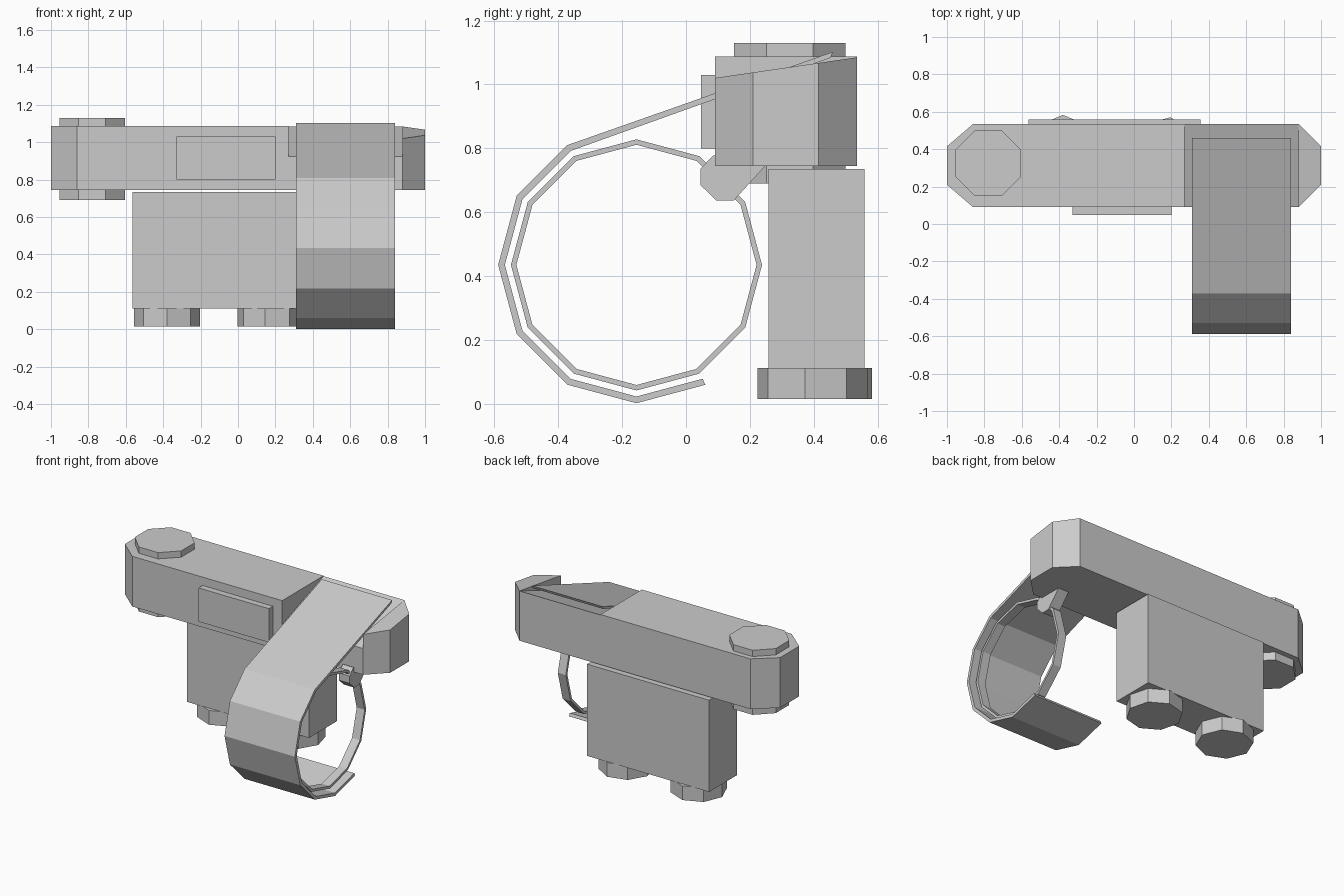
import bpy, bmesh, math
from mathutils import Vector

if "Cube" in bpy.data.objects:
    bpy.data.objects.remove(bpy.data.objects["Cube"])


def prism(name, pts, axis, lo, hi):
    """Extrude a closed outline: axis 'z' takes (x, y) points, axis 'x' takes (y, z) points."""
    def place(p, d):
        return Vector((p[0], p[1], d)) if axis == 'z' else Vector((d, p[0], p[1]))
    bm = bmesh.new()
    face = bm.faces.new([bm.verts.new(place(p, lo)) for p in pts])
    ext = bmesh.ops.extrude_face_region(bm, geom=[face])
    moved = [v for v in ext['geom'] if isinstance(v, bmesh.types.BMVert)]
    bmesh.ops.translate(bm, verts=moved, vec=place((0, 0), hi - lo))
    bmesh.ops.recalc_face_normals(bm, faces=bm.faces)
    mesh = bpy.data.meshes.new(name)
    bm.to_mesh(mesh)
    bm.free()
    obj = bpy.data.objects.new(name, mesh)
    bpy.context.collection.objects.link(obj)
    return obj


def ngon(cx, cy, r, n, turn=0.0):
    return [(cx + r * math.cos(turn + i * math.tau / n),
             cy + r * math.sin(turn + i * math.tau / n)) for i in range(n)]


def box(name, x0, x1, y0, y1, z0, z1):
    return prism(name, [(x0, y0), (x1, y0), (x1, y1), (x0, y1)], 'z', z0, z1)


def cut(target, cutter):
    mod = target.modifiers.new(cutter.name, 'BOOLEAN')
    mod.operation = 'DIFFERENCE'
    mod.solver = 'EXACT'
    mod.object = cutter
    cutter.hide_render = True
    cutter.hide_set(True)


# Main bar with chamfered ends
bar = prism("main_bar", [(-1, .21), (-.86, .09), (.88, .09), (1, .21),
                         (1, .415), (.88, .535), (-.86, .535), (-1, .415)], 'z', .745, 1.087)
# Sloped strap slot and sloped right end
cut(bar, prism("slot_cutter", [(0, .892), (.6, 1.107), (.6, 1.3), (0, 1.3)], 'x', .27, .88))
cut(bar, prism("end_cutter", [(0, 1.007), (.6, 1.094), (.6, 1.3), (0, 1.3)], 'x', .5, 1.1))

# Front plate and hanging block
box("front_plate", -.33, .20, .047, .10, .80, 1.03)
box("lower_block", -.565, .355, .258, .558, .11, .735)

# Octagonal pivot through the bar
prism("pivot_disc", ngon(-.78, .325, .175 / math.cos(math.pi / 8), 8, math.pi / 8), 'z', .69, 1.13)

# Bottom knobs
prism("left_knob", ngon(-.38, .406, .177, 8), 'z', .015, .112)
prism("right_knob", ngon(.17, .397, .175, 8, math.radians(-8)), 'z', .015, .112)

# Wide curved strap
C = (-.155, .435)
outer = [(.46, 1.102)] + ngon(*C, .433, 12, math.radians(120))[:7] + [(.06, .06)]
inner = [(.052, .079)] + ngon(*C, .412, 12, math.radians(120))[:7][::-1] + [(.452, 1.083)]
prism("strap", outer + inner, 'x', .31, .84)

# Thin ring inside the strap
ring_out, ring_in = ngon(*C, .393, 12), ngon(*C, .376, 12)
bm = bmesh.new()
loops = [[bm.verts.new((x, y, z)) for y, z in pts]
         for x, pts in ((.74, ring_out), (.80, ring_out), (.80, ring_in), (.74, ring_in))]
for a in range(4):
    for i in range(12):
        p, q, j = loops[a], loops[(a + 1) % 4], (i + 1) % 12
        bm.faces.new((p[i], p[j], q[j], q[i]))
bmesh.ops.recalc_face_normals(bm, faces=bm.faces)
mesh = bpy.data.meshes.new("ring")
bm.to_mesh(mesh)
bm.free()
bpy.context.collection.objects.link(bpy.data.objects.new("ring", mesh))

# Clip joining ring and bar
prism("ring_clip", [(.045, .735), (.045, .685), (.095, .637), (.15, .637),
                    (.25, .747), (.085, .778)], 'x', .73, .81)
